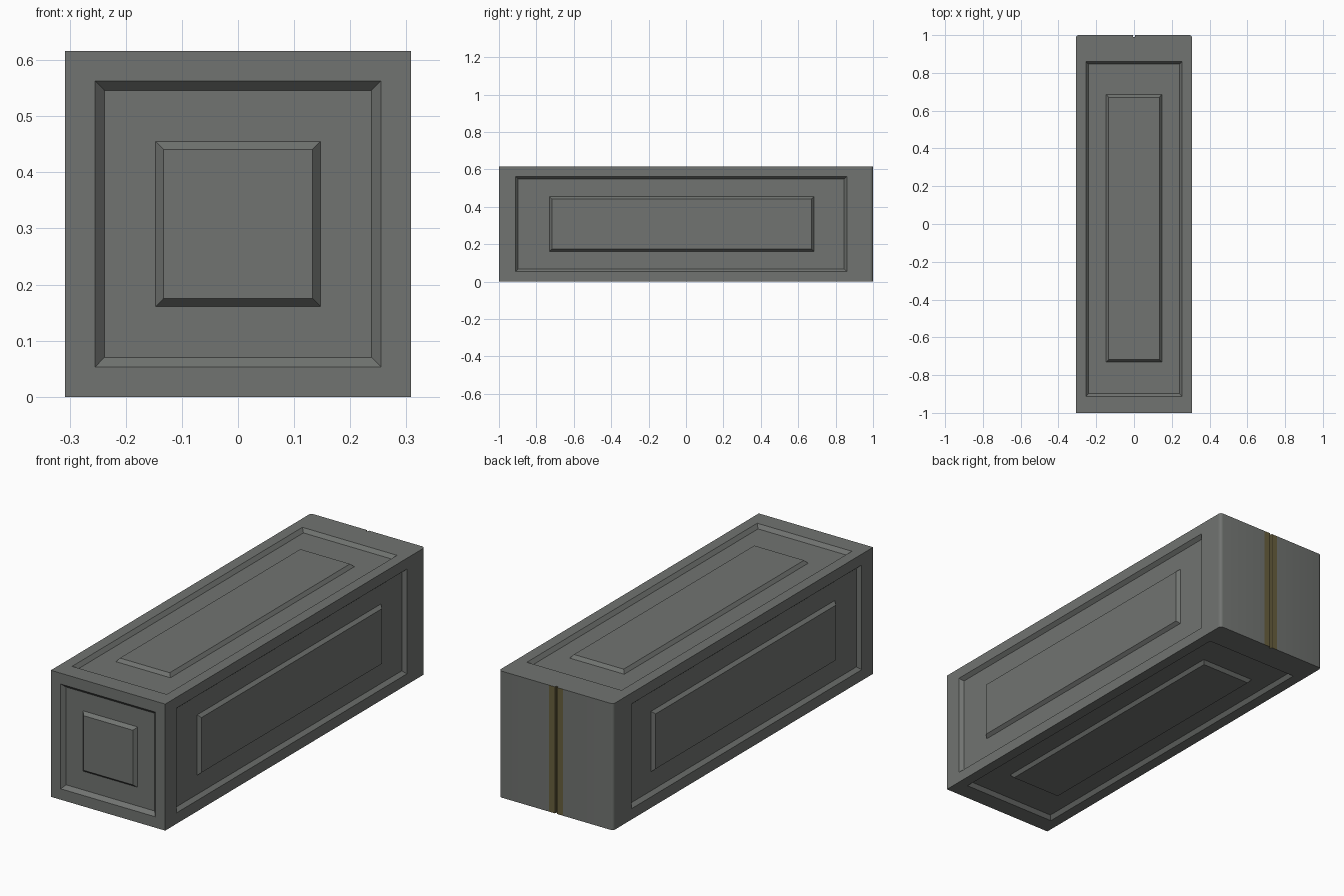
import bpy, bmesh, math

if "Cube" in bpy.data.objects:
    bpy.data.objects.remove(bpy.data.objects["Cube"])

W, H, DOOR_Y = 0.308, 0.308, 0.98   # half width, half height, start of back doors
CZ = 0.308


def material(name, rgb):
    m = bpy.data.materials.new(name)
    m.diffuse_color = (*rgb, 1)
    m.use_nodes = True
    m.node_tree.nodes["Principled BSDF"].inputs["Base Color"].default_value = m.diffuse_color
    return m


grey = material("grey metal", (0.165, 0.174, 0.165))
brown = material("brown seal", (0.14, 0.115, 0.048))


def finish(bm, name, mats):
    bmesh.ops.remove_doubles(bm, verts=bm.verts, dist=0.0005)
    bmesh.ops.recalc_face_normals(bm, faces=bm.faces)
    me = bpy.data.meshes.new(name)
    bm.to_mesh(me)
    bm.free()
    ob = bpy.data.objects.new(name, me)
    bpy.context.collection.objects.link(ob)
    for m in mats:
        me.materials.append(m)
    return ob


def panel(bm, place, rings):
    """Nested rectangles (u0, u1, v0, v1, depth) bridged into a stepped panel."""
    prev = None
    for u0, u1, v0, v1, d in rings:
        cur = [bm.verts.new(place(u, v, d))
               for u, v in ((u0, v0), (u1, v0), (u1, v1), (u0, v1))]
        if prev:
            for i in range(4):
                j = (i + 1) % 4
                bm.faces.new((prev[i], prev[j], cur[j], cur[i]))
        prev = cur
    bm.faces.new(prev)


# container body: long sides, top, bottom and front carry stepped panels
bm = bmesh.new()
D, R = 0.018, 0.002   # recess depth, depth of the raised centre
long_rings = [(-1, DOOR_Y, -W, W, 0),
              (-0.912, 0.86, -0.255, 0.255, 0),
              (-0.897, 0.846, -0.24, 0.24, D),
              (-0.73, 0.685, -0.147, 0.147, D),
              (-0.717, 0.671, -0.134, 0.134, R)]
for s in (-1, 1):
    panel(bm, lambda u, v, d: (s * (W - d), u, CZ + v), long_rings)
    panel(bm, lambda u, v, d: (v, u, CZ + s * (H - d)), long_rings)
front_rings = [(-a, a, -a, a, d) for a, d in
               ((W, 0), (0.255, 0), (0.238, D), (0.147, D), (0.133, R))]
panel(bm, lambda u, v, d: (u, -1 + d, CZ + v), front_rings)
panel(bm, lambda u, v, d: (u, DOOR_Y, CZ + v), [(-W, W, -W, W, 0)])
finish(bm, "container_body", [grey])

# back doors: extruded plan with rounded outer corners and a centre seam
half = [(0.004, 0.99), (0.006, 1.0), (0.038, 1.0)]
r = 0.015
for i in range(5):
    a = math.radians(90 - 22.5 * i)
    half.append((W - r + r * math.cos(a), 1 - r + r * math.sin(a)))
half.append((W, DOOR_Y))
plan = half + [(-x, y) for x, y in reversed(half)]
bm = bmesh.new()
face = bm.faces.new([bm.verts.new((x, y, 0)) for x, y in plan])
ext = bmesh.ops.extrude_face_region(bm, geom=[face])
top = [g for g in ext["geom"] if isinstance(g, bmesh.types.BMVert)]
bmesh.ops.translate(bm, verts=top, vec=(0, 0, 2 * H))
# brown seal: the back-facing strips beside the seam
for f in bm.faces:
    c = f.calc_center_median()
    f.normal_update()
    if abs(c.x) < 0.038 and c.y > 0.985 and abs(f.normal.z) < 0.5:
        f.material_index = 1
doors = finish(bm, "back_doors", [grey, brown])
bpy.context.view_layer.objects.active = doors
doors.select_set(True)
bpy.ops.object.shade_smooth_by_angle(angle=math.radians(30))
